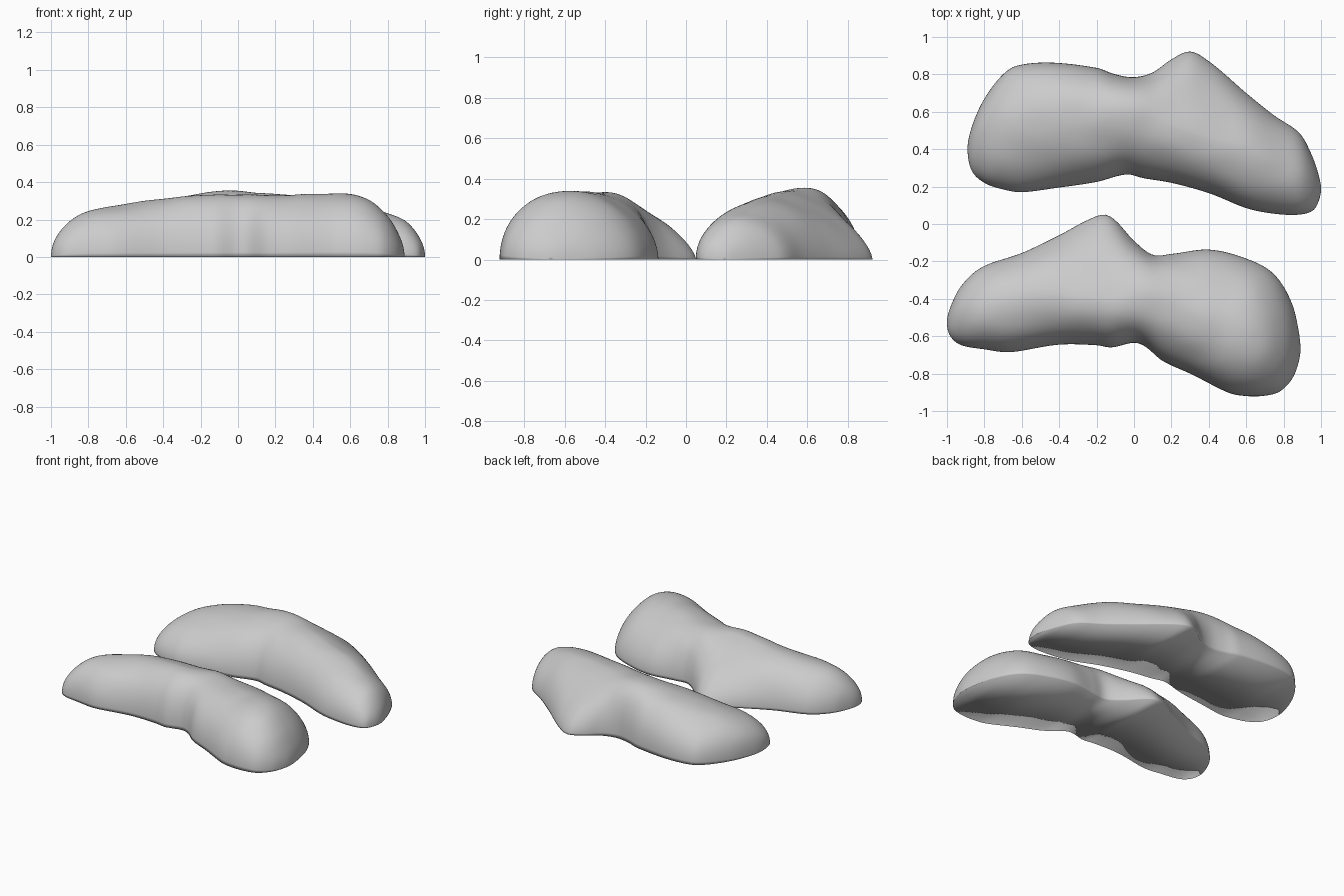
import bpy, bmesh
from math import sin, cos, pi, acos
from mathutils import Vector, noise

if "Cube" in bpy.data.objects:
    bpy.data.objects.remove(bpy.data.objects["Cube"])

STATIONS, ARC = 120, 48


def curve(knots, x0, x1):
    """Smooth curve through (x, value) knots, evaluated by end-rounded parameter 0..pi."""
    ts = [acos(max(-1, min(1, 1 - 2 * (x - x0) / (x1 - x0)))) for x, _ in knots]
    vs = [v for _, v in knots]
    n = len(ts)
    slopes = []
    for i in range(n):
        a, b = max(i - 1, 0), min(i + 1, n - 1)
        slopes.append((vs[b] - vs[a]) / (ts[b] - ts[a]))

    def at(t):
        i = 0
        while i < n - 2 and t > ts[i + 1]:
            i += 1
        h = ts[i + 1] - ts[i]
        u = min(max((t - ts[i]) / h, 0), 1)
        return ((2*u**3 - 3*u*u + 1) * vs[i] + (u**3 - 2*u*u + u) * h * slopes[i]
                + (3*u*u - 2*u**3) * vs[i + 1] + (u**3 - u*u) * h * slopes[i + 1])
    return at


def soften(fn):
    """Average a curve along the stone so notches fade out higher up; exact at the tips."""
    def at(t):
        r = min(0.4, t, pi - t)
        return sum(fn(t + r * k / 6) for k in range(-6, 7)) / 13
    return at


def stone(name, x0, x1, front, back, top, crest, front_power, back_power):
    """Dome with flat base: plan outline, crest height and crest line along x."""
    f, b, h, c, q, p = (curve(k, x0, x1)
                        for k in (front, back, top, crest, front_power, back_power))
    fs, bs = soften(f), soften(b)
    bm = bmesh.new()
    rings = []
    for i in range(1, STATIONS):
        t = pi * i / STATIONS
        x = x0 + (x1 - x0) * (1 - cos(t)) / 2
        yf, yb, z = f(t), b(t), max(h(t), 0.002)
        sf, sb = fs(t), bs(t)
        yc = sf + (sb - sf) * c(t)
        ring = []
        for j in range(ARC + 1):
            a = pi * j / ARC
            ca, sa = cos(a), max(sin(a), 0)
            e = 2 / (q(t) if ca > 0 else p(t))
            side, soft = (yf, sf) if ca > 0 else (yb, sb)
            k = abs(ca) ** e
            co = Vector((x, yc + (soft - yc) * k + (side - soft) * k ** 1.8, z * sa ** e))
            # shallow unevenness
            co.z *= 1 + 0.02 * noise.noise(co * 6)
            ring.append(bm.verts.new(co))
        rings.append(ring)
    tip0 = bm.verts.new((x0, front[0][1], 0))
    tip1 = bm.verts.new((x1, front[-1][1], 0))
    for r, s in zip(rings, rings[1:]):
        for j in range(ARC):
            bm.faces.new((r[j], s[j], s[j + 1], r[j + 1]))
        bm.faces.new((r[0], r[ARC], s[ARC], s[0]))
    for tip, r in ((tip0, rings[0]), (tip1, rings[-1])):
        for j in range(ARC):
            bm.faces.new((tip, r[j], r[j + 1]))
        bm.faces.new((tip, r[ARC], r[0]))
    bmesh.ops.recalc_face_normals(bm, faces=bm.faces)
    me = bpy.data.meshes.new(name)
    bm.to_mesh(me)
    bm.free()
    ob = bpy.data.objects.new(name, me)
    bpy.context.collection.objects.link(ob)
    # soft all round, including the base edge
    for face in me.polygons:
        face.use_smooth = True


# rear stone, narrow end to the right
stone("rear_stone", -0.89, 1.0,
      [(-.89, .40), (-.87, .29), (-.8, .22), (-.7, .185), (-.6, .17), (-.4, .195), (-.2, .225),
       (-.04, .265), (.05, .245), (.2, .22), (.4, .165), (.6, .085), (.75, .055), (.88, .05),
       (.96, .075), (.99, .13), (1, .19)],
      [(-.89, .40), (-.87, .51), (-.8, .67), (-.7, .80), (-.63, .845), (-.45, .863), (-.2, .835),
       (-.1, .80), (0, .785), (.1, .81), (.2, .88), (.3, .922), (.4, .87), (.6, .70),
       (.75, .58), (.89, .48), (.95, .37), (.99, .25), (1, .19)],
      [(-.89, 0), (-.87, .095), (-.8, .18), (-.7, .235), (-.5, .288), (-.3, .325), (-.05, .352),
       (.1, .345), (.3, .33), (.5, .305), (.65, .28), (.8, .235), (.9, .19), (.97, .105), (1, 0)],
      [(-.89, .5), (-.4, .6), (0, .58), (.3, .47), (.6, .46), (1, .5)],
      [(-.89, 2.1), (-.4, 2.0), (.3, 2.1), (1, 2.1)],
      [(-.89, 2.2), (-.5, 2.2), (-.25, 2.2), (0, 2.1), (.3, 1.6), (.6, 1.7), (1, 2.1)])

# front stone, narrow end to the left
stone("front_stone", -1.0, 0.89,
      [(-1, -.53), (-.985, -.595), (-.93, -.645), (-.8, -.67), (-.66, -.685), (-.4, -.645),
       (-.2, -.648), (-.12, -.66), (0, -.635), (.06, -.655), (.15, -.73), (.3, -.80), (.5, -.90),
       (.6, -.92), (.7, -.918), (.78, -.895), (.85, -.82), (.88, -.74), (.89, -.67)],
      [(-1, -.53), (-.98, -.44), (-.93, -.34), (-.82, -.235), (-.6, -.155), (-.4, -.06),
       (-.25, .02), (-.16, .05), (-.1, .02), (0, -.09), (.1, -.165), (.2, -.16), (.4, -.137),
       (.6, -.185), (.75, -.27), (.85, -.44), (.88, -.57), (.89, -.67)],
      [(-1, 0), (-.975, .10), (-.9, .19), (-.8, .245), (-.6, .285), (-.4, .312), (-.2, .332),
       (0, .333), (.2, .33), (.4, .337), (.6, .338), (.7, .305), (.8, .22), (.86, .12), (.89, 0)],
      [(-1, .5), (-.6, .48), (-.16, .42), (.1, .5), (.5, .45), (.89, .45)],
      [(-1, 2.2), (-.5, 2.1), (.1, 2.1), (.89, 2.2)],
      [(-1, 2.1), (-.6, 1.9), (-.16, 1.5), (.1, 1.9), (.5, 1.85), (.89, 1.8)])
